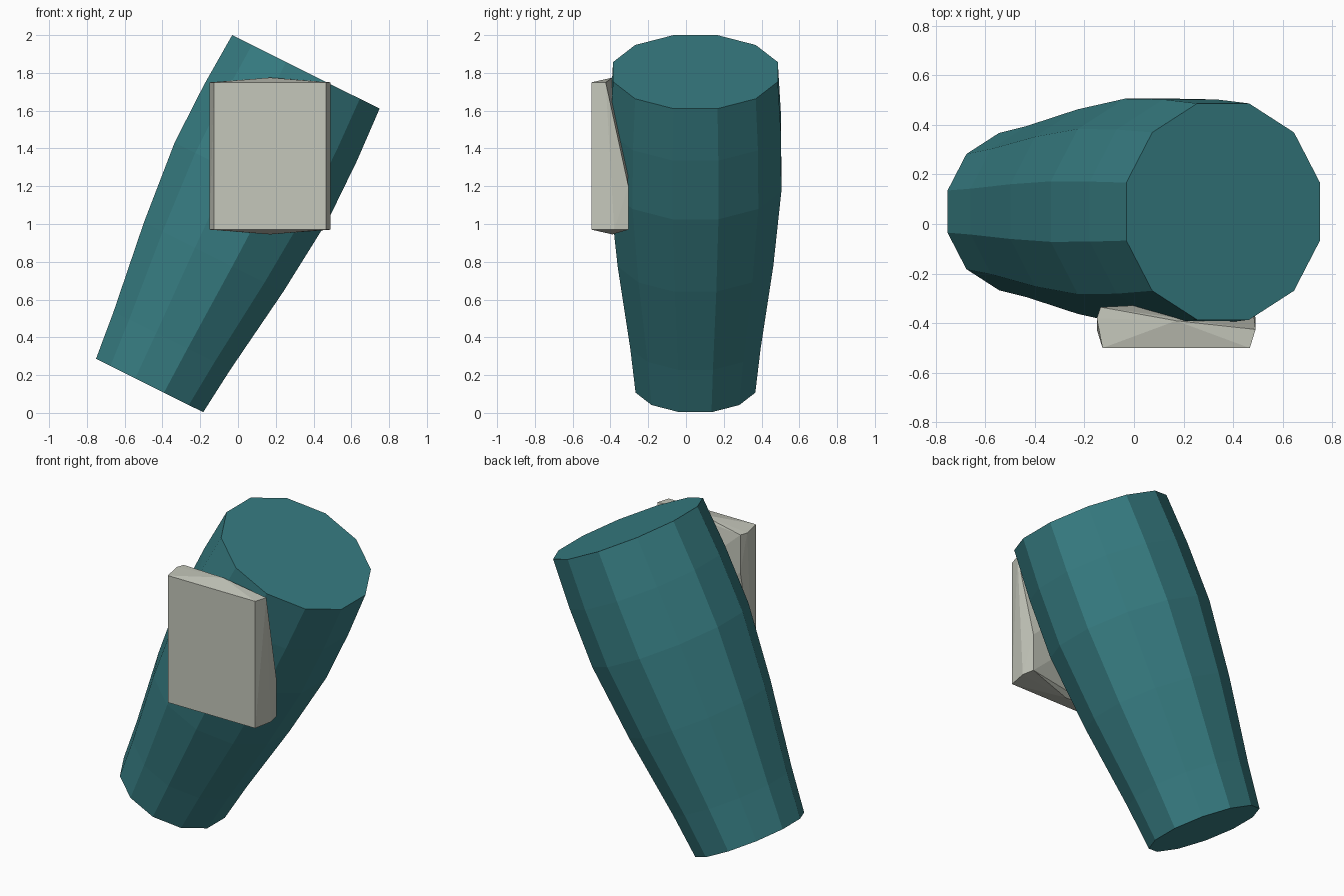
import bpy, bmesh, math
from mathutils import Vector

if "Cube" in bpy.data.objects:
    bpy.data.objects.remove(bpy.data.objects["Cube"])


def material(name, rgb):
    m = bpy.data.materials.new(name)
    m.diffuse_color = (*rgb, 1)
    m.use_nodes = True
    m.node_tree.nodes["Principled BSDF"].inputs["Base Color"].default_value = m.diffuse_color
    return m


def make_object(name, bm, mat):
    bmesh.ops.recalc_face_normals(bm, faces=bm.faces[:])
    mesh = bpy.data.meshes.new(name)
    bm.to_mesh(mesh)
    bm.free()
    mesh.materials.append(mat)
    ob = bpy.data.objects.new(name, mesh)
    bpy.context.collection.objects.link(ob)
    return ob


teal = material("teal", (0.038, 0.205, 0.225))
stone = material("pale grey", (0.56, 0.575, 0.50))

# Tilted twelve-sided limb: rings of (distance along axis, half width)
SIDES = 12
base = Vector((-0.468, 0.05, 0.145))
axis = Vector((0.446, 0, 0.895)).normalized()
across = Vector((axis.z, 0, -axis.x))
side = Vector((0, 1, 0))
profile = [(0, 0.317), (0.265, 0.345), (0.76, 0.412),
           (1.21, 0.455), (1.556, 0.452), (1.855, 0.436)]
bm = bmesh.new()
rings = []
for dist, half in profile:
    r = half / math.cos(math.pi / SIDES)
    ring = []
    for i in range(SIDES):
        a = (i + 0.5) * math.tau / SIDES
        ring.append(bm.verts.new(base + axis * dist + across * r * math.cos(a) + side * r * math.sin(a)))
    rings.append(ring)
for low, high in zip(rings, rings[1:]):
    for i in range(SIDES):
        j = (i + 1) % SIDES
        bm.faces.new((low[i], low[j], high[j], high[i]))
bm.faces.new(rings[0])
bm.faces.new(rings[-1])
make_object("limb", bm, teal)

# Guard plate: half its corners, repeated by a half turn about its middle
cx, cz = 0.17, 1.36
half_points = [
    (0.297, -0.50, 0.39), (0.297, -0.50, -0.39),    # front corners
    (0.32, -0.425, 0.39), (0.32, -0.38, -0.39),     # widened rim
    (0.305, -0.305, -0.39), (0.305, -0.305, -0.16), # lip wrapping the limb
    (0.0, -0.39, 0.415),                            # bulged edge
]
bm = bmesh.new()
for s in (1, -1):
    for x, y, z in half_points:
        if s < 0 and y > -0.31:
            y = -0.335
        bm.verts.new((cx + s * x, y, cz + s * z))
hull = bmesh.ops.convex_hull(bm, input=bm.verts[:])
loose = [v for v in bm.verts if not v.link_faces]
bmesh.ops.delete(bm, geom=loose, context='VERTS')
bmesh.ops.dissolve_limit(bm, angle_limit=math.radians(1), verts=bm.verts[:], edges=bm.edges[:])
make_object("guard_plate", bm, stone)
